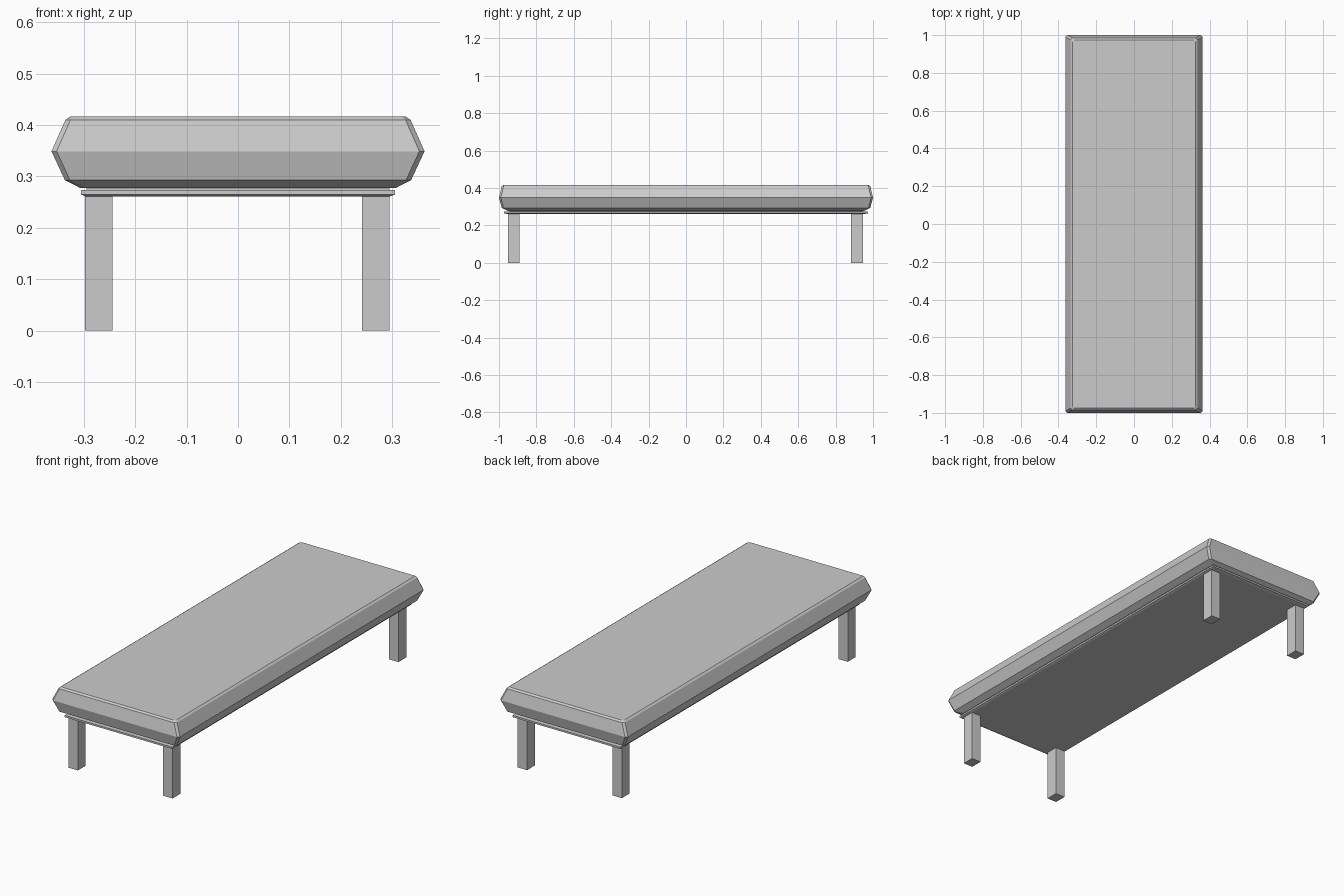
import bpy
import bmesh

cube = bpy.data.objects.get("Cube")
if cube:
    bpy.data.objects.remove(cube, do_unlink=True)

grey = bpy.data.materials.new("light_grey")
grey.use_nodes = True
colour = (0.6, 0.6, 0.6, 1)
grey.diffuse_color = colour
grey.node_tree.nodes["Principled BSDF"].inputs["Base Color"].default_value = colour


def ring(hx, hy, z, cut, cx=0, cy=0):
    """Rectangle outline, with its corners chamfered when cut is above zero."""
    points = []
    for sx, sy in ((1, 1), (-1, 1), (-1, -1), (1, -1)):
        ends = [(hx, hy - cut), (hx - cut, hy)] if cut else [(hx, hy)]
        if sx * sy < 0:
            ends.reverse()
        points += [(cx + sx * x, cy + sy * y, z) for x, y in ends]
    return points


def loft(name, rings):
    """Closed solid through a stack of outlines, listed from bottom to top."""
    bm = bmesh.new()
    loops = [[bm.verts.new(p) for p in r] for r in rings]
    bm.faces.new(loops[0][::-1])
    bm.faces.new(loops[-1])
    for low, high in zip(loops, loops[1:]):
        for i in range(len(low)):
            j = (i + 1) % len(low)
            bm.faces.new((low[i], low[j], high[j], high[i]))
    mesh = bpy.data.meshes.new(name)
    bm.normal_update()
    bm.to_mesh(mesh)
    bm.free()
    obj = bpy.data.objects.new(name, mesh)
    bpy.context.collection.objects.link(obj)
    mesh.materials.append(grey)
    return obj


# Padded top with a ridge round its middle: half width, half length, height
profile = [(0.308, 0.955, 0.278), (0.337, 0.985, 0.293), (0.363, 1.0, 0.349),
           (0.336, 0.985, 0.410), (0.326, 0.975, 0.417)]
loft("cushion", [ring(x, y, z, 0.01) for x, y, z in profile])

# Thin frame under the cushion, with a narrow neck between them
loft("neck", [ring(0.295, 0.945, z, 0) for z in (0.270, 0.280)])
loft("frame", [ring(0.295, 0.955, 0.261, 0), ring(0.306, 0.972, 0.265, 0),
               ring(0.306, 0.972, 0.274, 0)])

# Four square legs
for side, sx in (("left", 1), ("right", -1)):
    for end, sy in (("front", -1), ("back", 1)):
        cx = 0.268 if sx > 0 else -0.271
        cy = 0.915 if sy > 0 else -0.921
        loft(f"{end}_{side}_leg",
             [ring(0.027, 0.032, z, 0, cx, cy) for z in (0, 0.266)])
